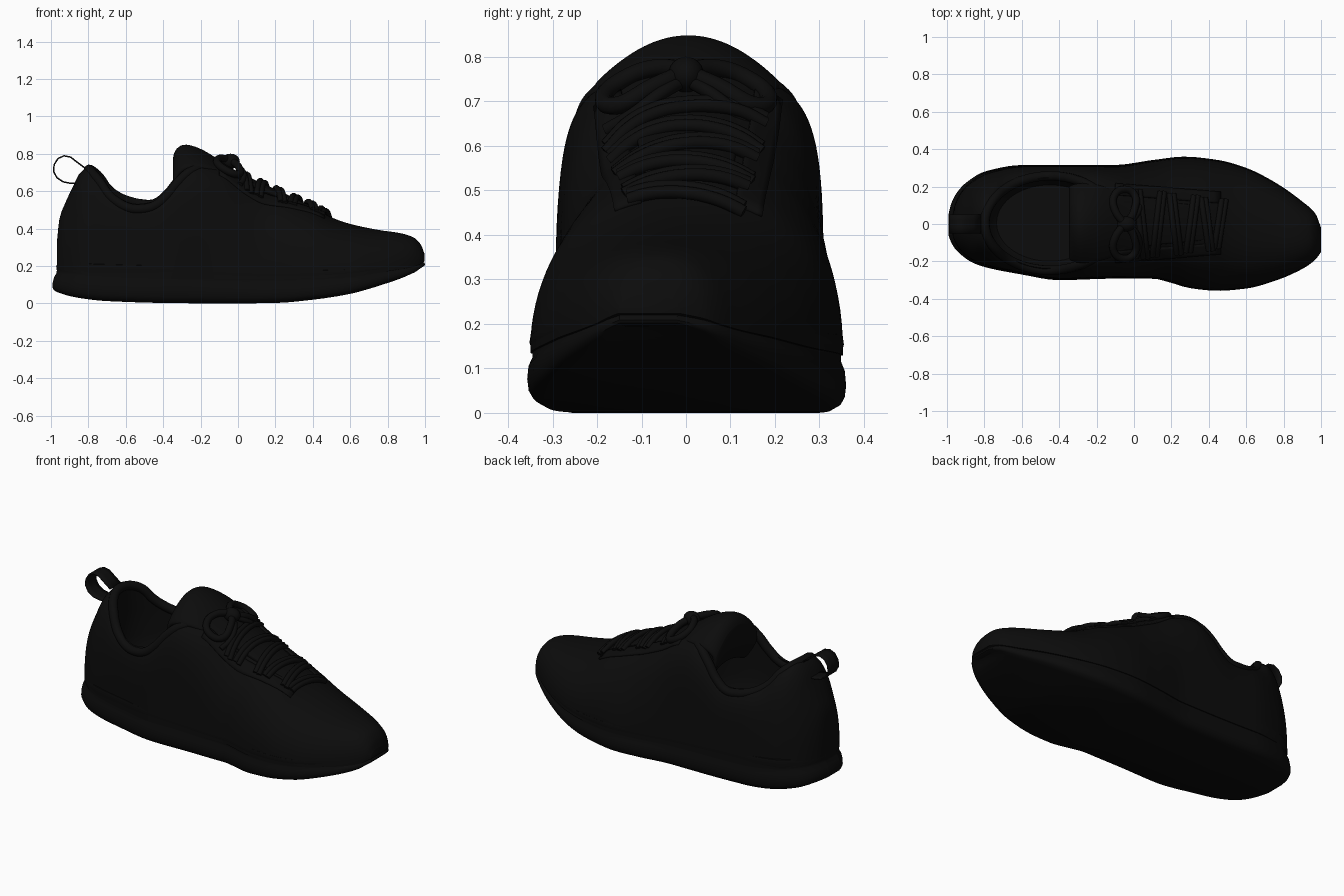
import bpy, bmesh, math
from mathutils import Vector

if "Cube" in bpy.data.objects:
    bpy.data.objects.remove(bpy.data.objects["Cube"])

black = bpy.data.materials.new("black")
black.use_nodes = True
COLOUR = (0.0035, 0.0035, 0.0035, 1)
black.diffuse_color = COLOUR
black.node_tree.nodes["Principled BSDF"].inputs["Base Color"].default_value = COLOUR


def profile(*pts):
    """Smooth monotone curve through (x, value) points."""
    n = len(pts)
    d = [(pts[i + 1][1] - pts[i][1]) / (pts[i + 1][0] - pts[i][0]) for i in range(n - 1)]
    m = [d[0]] + [2 * a * b / (a + b) if a * b > 0 else 0 for a, b in zip(d, d[1:])] + [d[-1]]

    def f(x):
        x = min(max(x, pts[0][0]), pts[-1][0])
        i = next(k for k in range(n - 1) if x <= pts[k + 1][0])
        h = pts[i + 1][0] - pts[i][0]
        t = (x - pts[i][0]) / h
        return ((2*t**3 - 3*t*t + 1) * pts[i][1] + (t**3 - 2*t*t + t) * h * m[i]
                + (3*t*t - 2*t**3) * pts[i + 1][1] + (t**3 - t*t) * h * m[i + 1])
    return f


# Plan outline, sole heights, upper ridge height and section squareness along x
left = profile((-1, .05), (-.985, .11), (-.95, .175), (-.9, .225), (-.8, .28), (-.6, .315), (-.1, .316),
               (.1, .342), (.27, .36), (.45, .342), (.6, .30), (.75, .225), (.9, .12), (.97, .055), (1, -.02))
right = profile((-1, -.06), (-.985, -.1), (-.95, -.15), (-.85, -.215), (-.6, -.27), (-.4, -.30), (-.1, -.292),
                (.1, -.292), (.2, -.315), (.3, -.343), (.45, -.357), (.6, -.345), (.75, -.305), (.9, -.24),
                (.97, -.19), (1, -.15))
sole_low = profile((-1, .06), (-.9, .035), (-.7, .012), (-.3, .001), (0, 0), (.2, .003), (.4, .02), (.6, .05),
                   (.8, .105), (.95, .16), (1, .195))
sole_high = profile((-1, .23), (-.5, .22), (.1, .19), (.5, .19), (.8, .21), (1, .24))
ridge = profile((-.968, .33), (-.955, .45), (-.92, .545), (-.88, .63), (-.85, .69), (-.8, .73), (-.75, .71),
                (-.7, .645), (-.64, .60), (-.55, .58), (-.45, .587), (-.38, .635), (-.32, .70), (-.22, .75),
                (-.1, .738), (0, .692), (.1, .645), (.2, .60), (.3, .555), (.4, .515), (.5, .46), (.6, .425),
                (.75, .393), (.87, .375), (.94, .352), (.98, .31), (.997, .265))
square = profile((-1, 2.3), (-.8, 2.7), (-.6, 5), (-.25, 5), (-.1, 3.8), (.05, 2.6), (.2, 2.2), (.6, 2.2), (1, 2.3))


def section(x):
    """Centre, half width, base height, rise and squareness of the upper at x."""
    X = x * (1.03 if x < 0 else 1)
    a, b = left(X), right(X)
    base = sole_low(X) + .13 - .1 * max(0, X) ** 2
    return (a + b) / 2, (a - b) / 2 * .98, base, ridge(x) - base, square(x)


def surf(x, y, lift=0):
    """Point on the upper surface above (x, y)."""
    c, w, base, rise, n = section(x)
    t = min(abs(y - c) / w, 1)
    return (x, y, base + rise * (1 - t ** n) ** (1 / n) + lift)


def finish(ob, angle=40):
    bpy.ops.object.select_all(action='DESELECT')
    ob.select_set(True)
    bpy.context.view_layer.objects.active = ob
    bpy.ops.object.shade_smooth_by_angle(angle=math.radians(angle))


def loft(name, rings, closed=True, caps=True, solid=0, smooth=True):
    """Skin a list of equal-length point rows."""
    bm = bmesh.new()
    rows = [[bm.verts.new(p) for p in r] for r in rings]
    k = len(rows[0])
    for a, b in zip(rows, rows[1:]):
        for i in range(k if closed else k - 1):
            j = (i + 1) % k
            bm.faces.new((a[i], a[j], b[j], b[i]))
    if caps:
        for r in (rows[0], rows[-1]):
            # mirrored strips keep curved end caps even
            for i in range(k // 2 - 1):
                bm.faces.new((r[i], r[i + 1], r[k - 2 - i], r[k - 1 - i]))
    bmesh.ops.recalc_face_normals(bm, faces=bm.faces)
    me = bpy.data.meshes.new(name)
    bm.to_mesh(me)
    bm.free()
    ob = bpy.data.objects.new(name, me)
    bpy.context.collection.objects.link(ob)
    me.materials.append(black)
    if solid:
        mod = ob.modifiers.new("thickness", 'SOLIDIFY')
        mod.thickness, mod.offset = solid, 0
    if smooth:
        finish(ob)
    return ob


def tube(name, pts, radius, cyclic=False):
    """Round cord through points."""
    cu = bpy.data.curves.new(name, 'CURVE')
    cu.dimensions = '3D'
    cu.bevel_depth, cu.bevel_resolution, cu.resolution_u = radius, 3, 6
    sp = cu.splines.new('BEZIER')
    sp.bezier_points.add(len(pts) - 1)
    for bp, p in zip(sp.bezier_points, pts):
        bp.co = p
        bp.handle_left_type = bp.handle_right_type = 'AUTO'
    sp.use_cyclic_u = cyclic
    cu.use_fill_caps = True
    cu.materials.append(black)
    ob = bpy.data.objects.new(name, cu)
    bpy.context.collection.objects.link(ob)
    bpy.ops.object.select_all(action='DESELECT')
    ob.select_set(True)
    bpy.context.view_layer.objects.active = ob
    bpy.ops.object.convert(target='MESH')
    finish(bpy.context.object, 60)


# Sole: plan outline stacked in levels of (inset, height fraction), flared at the heel
N = 72
xs = [-math.cos(math.pi * i / N) for i in range(N + 1)]
outline = [Vector((x, left(x))) for x in xs] + [Vector((x, right(x))) for x in reversed(xs)]
K = len(outline)
rings = []
for inset, f in ((.035, 0), (.012, .07), (.003, .16), (0, .3), (.003, .48), (.012, .6), (.012, .68),
                 (.005, .8), (.008, .92), (.03, 1)):
    ring = []
    for i, p in enumerate(outline):
        t = (outline[(i + 1) % K] - outline[i - 1]).normalized()
        flare = .03 * f * max(0, -p.x - .8) / .2
        q = p + Vector((t.y, -t.x)) * (inset + flare)
        lo, hi = sole_low(p.x), sole_high(p.x)
        ring.append((q.x, q.y, lo + (hi - lo) * f))
    rings.append(ring)
loft("sole", rings)

# Upper: arched sections from heel to toe
M = 48
rings = []
for i in range(97):
    x = .0145 - .9825 * math.cos(math.pi * i / 96)
    c, w, base, rise, n = section(x)
    ring = []
    for j in range(M):
        a = math.pi * j / (M - 1)
        ca, sa = math.cos(a), max(math.sin(a), 0)
        ring.append((x, c + w * math.copysign(abs(ca) ** (2 / n), ca), base + rise * sa ** (2 / n)))
    rings.append(ring)
upper = loft("upper", rings, smooth=False)

# Foot opening hollowed out of the upper
OX, OY, RX, RY = -.45, .005, .335, .24
cutter = loft("opening_cutter", [[(OX + RX * s * math.cos(2 * math.pi * (j + .5) / 64),
                                   OY + RY * s * math.sin(2 * math.pi * (j + .5) / 64), z) for j in range(64)]
                                 for s, z in ((.85, .25), (.97, .29), (1.04, .4), (1, .56), (1, 1))],
              smooth=False)
cutter.hide_render = True
cut = upper.modifiers.new("opening", 'BOOLEAN')
cut.operation, cut.solver, cut.object = 'DIFFERENCE', 'EXACT', cutter
bpy.context.view_layer.objects.active = upper
bpy.ops.object.modifier_apply(modifier="opening")
bpy.data.objects.remove(cutter)
finish(upper)

# Padded collar around the opening
tube("collar", [surf(OX + (RX + .012) * math.cos(a), OY + (RY + .012) * math.sin(a), -.014)
                for a in [2 * math.pi * i / 32 for i in range(32)]], .026, True)

# Tongue: arched padded sheet that folds down into the opening
spine = ((.45, .475, .08, .01), (.3, .545, .10, .012), (.15, .615, .11, .02), (0, .68, .13, .03),
         (-.1, .745, .17, .05), (-.18, .80, .20, .08), (-.25, .83, .21, .11), (-.30, .838, .21, .13),
         (-.335, .80, .20, .13), (-.33, .72, .20, .10), (-.30, .64, .19, .07), (-.26, .56, .18, .05))
tongue = loft("tongue", [[(x, .005 + w * v / 8, z - drop * (v / 8) ** 2) for v in range(-8, 9)]
                         for x, z, w, drop in spine], closed=False, caps=False, solid=.035)
sub = tongue.modifiers.new("rounding", 'SUBSURF')
sub.levels = sub.render_levels = 2

# Eyelet strips beside the throat
for side, label in ((1, "left"), (-1, "right")):
    loft(f"eyelet_strip_{label}",
         [[surf(x, .005 + side * (e + .012 * k), .002) for k in range(6)]
          for x, e in [(-.1 + .0375 * i, .15 - .003 * i) for i in range(16)]],
         closed=False, caps=False, solid=.012)

# Laces: paired cords with alternating slant
for i, x in enumerate((.04, .13, .22, .31, .39, .46)):
    w = .18 - .01 * i
    slant = .02 if i % 2 else -.02
    for d, label in ((-.011, "a"), (.011, "b")):
        tube(f"lace_{i + 1}{label}", [surf(x + d + slant * t, t * w, .010 + .010 * (1 - t * t))
                                      for t in (-1, -.7, -.35, 0, .35, .7, 1)], .015)

# Bow: knot, two drooping loops and two loose ends
bpy.ops.mesh.primitive_uv_sphere_add(segments=20, ring_count=12, radius=.045, location=(-.04, 0, .76))
knot = bpy.context.object
knot.name = "lace_knot"
knot.scale = (1.1, .9, .9)
knot.data.materials.append(black)
finish(knot, 60)
for s, label in ((1, "left"), (-1, "right")):
    tube(f"bow_loop_{label}", [(-.05, 0, .77), (-.10, s * .07, .775), (-.11, s * .14, .75), (-.06, s * .185, .71),
                               (0, s * .16, .69), (0, s * .07, .735), (-.04, 0, .765)], .02)
    tube(f"lace_end_{label}", [(-.03, 0, .75), (.02, s * .06, .715), (.03, s * .12, .67), (.01, s * .18, .635)], .015)

# Heel pull loop: thin ribbon
path = [(-.82, .725), (-.86, .755), (-.895, .782), (-.93, .789), (-.962, .775), (-.983, .742), (-.986, .705),
        (-.968, .672), (-.935, .65), (-.9, .643), (-.86, .64)]
loft("pull_loop", [[(x, y, z) for y in (-.05, -.015, .02, .05)] for x, z in path],
     closed=False, caps=False, solid=.008)
